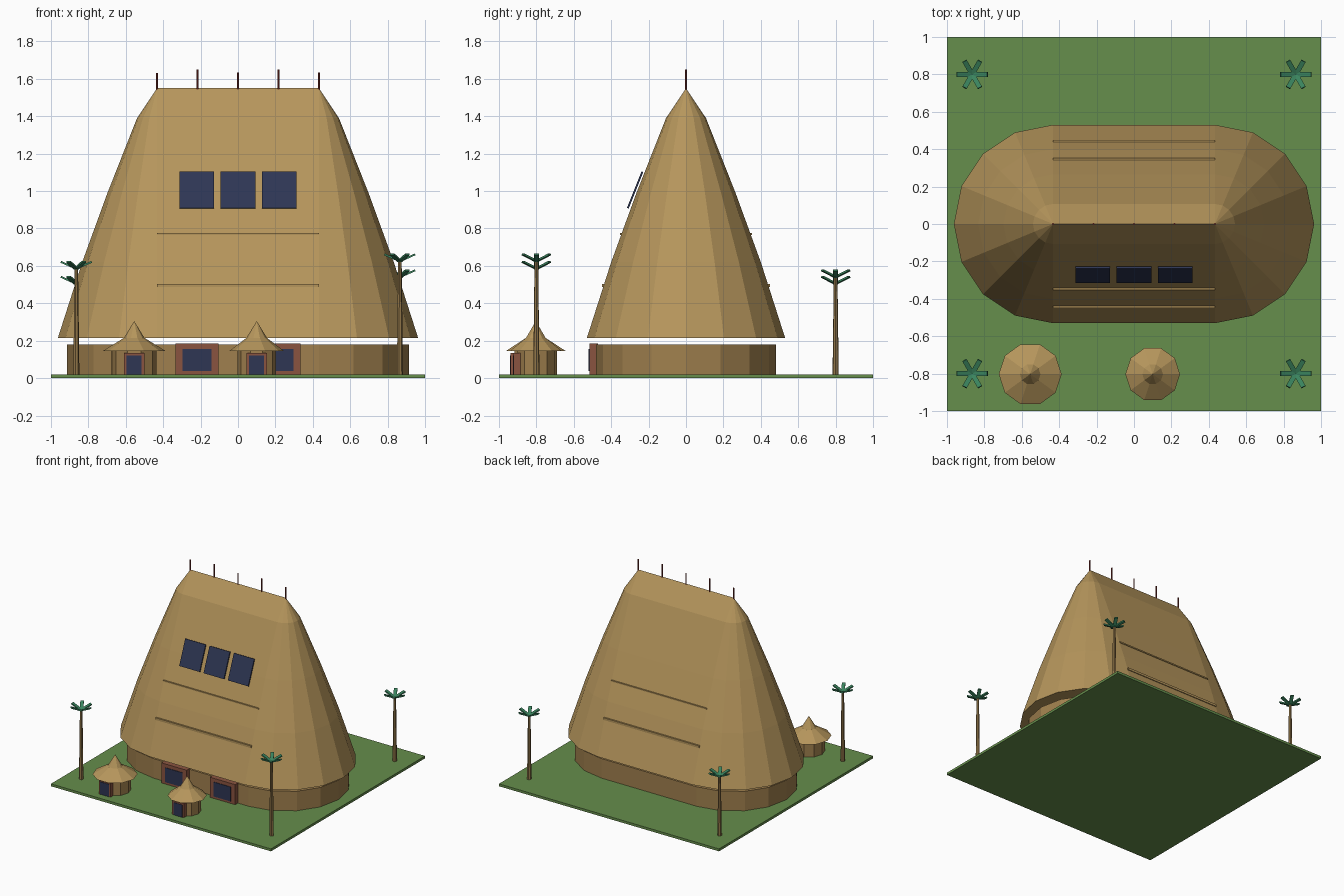
import bpy, bmesh, math
from mathutils import Matrix, Vector

if "Cube" in bpy.data.objects:
    bpy.data.objects.remove(bpy.data.objects["Cube"])


def mat(name, r, g, b):
    m = bpy.data.materials.new(name)
    lin = [((c / 255 + 0.055) / 1.055) ** 2.4 for c in (r, g, b)]
    m.diffuse_color = (*lin, 1)
    m.use_nodes = True
    m.node_tree.nodes["Principled BSDF"].inputs["Base Color"].default_value = m.diffuse_color
    return m


THATCH = mat("thatch", 182, 150, 92)
WALL = mat("clay wall", 160, 128, 78)
FRAME = mat("red brown frame", 138, 84, 64)
GLASS = mat("dark blue panel", 46, 54, 84)
POLE = mat("dark red pole", 125, 48, 42)
LEAF = mat("palm green", 58, 132, 94)
TRUNK = mat("trunk brown", 148, 120, 74)
GRASS = mat("grass", 102, 142, 76)


def finish(name, bm, material):
    bmesh.ops.remove_doubles(bm, verts=bm.verts, dist=1e-4)
    bmesh.ops.recalc_face_normals(bm, faces=bm.faces)
    me = bpy.data.meshes.new(name)
    bm.to_mesh(me)
    bm.free()
    me.materials.append(material)
    ob = bpy.data.objects.new(name, me)
    bpy.context.collection.objects.link(ob)
    return ob


def box(name, size, loc, material, rot=Matrix()):
    bm = bmesh.new()
    bmesh.ops.create_cube(bm, size=1,
                          matrix=Matrix.Translation(loc) @ rot @ Matrix.Diagonal((*size, 1)))
    return finish(name, bm, material)


def loft(name, profile, material, ring, cap_top=True):
    """Skin the (radius, z) profile; ring(r) gives the plan outline."""
    bm = bmesh.new()
    rings = [[bm.verts.new((x, y, z)) for x, y in ring(r)] for r, z in profile]
    n = len(rings[0])
    for a, b in zip(rings, rings[1:]):
        for i in range(n):
            j = (i + 1) % n
            bm.faces.new((a[i], a[j], b[j], b[i]))
    bm.faces.new(rings[0][::-1])
    if cap_top:
        bm.faces.new(rings[-1])
    return finish(name, bm, material)


HALF = 0.433  # half length of the straight middle


def stadium(r):
    pts = []
    for side in (0, 1):
        for k in range(9):
            a = -math.pi / 2 + math.pi * (side + k / 8)
            pts.append((r * math.cos(a) + HALF * (1 - 2 * side), r * math.sin(a)))
    return pts


def circle(cx, cy, n):
    return lambda r: [(cx + r * math.cos(2 * math.pi * i / n),
                       cy + r * math.sin(2 * math.pi * i / n)) for i in range(n)]


# Ground slab
box("ground", (2, 2, 0.02), (0, 0, 0.01), GRASS)

# Great hall: low wall and tall thatched roof floating just above it
loft("hall_wall", [(0.48, 0.02), (0.48, 0.18)], WALL, stadium)
loft("hall_roof", [(0.53, 0.215), (0.40, 0.62), (0.265, 0.99), (0.107, 1.39), (0, 1.55)],
     THATCH, stadium, cap_top=False)

# Horizontal thatch bands on both slopes
for sy, side in ((-1, "front"), (1, "back")):
    box(side + "_lower_band", (2 * HALF, 0.02, 0.018), (0, sy * 0.44, 0.495), THATCH)
    box(side + "_upper_band", (2 * HALF, 0.02, 0.01), (0, sy * 0.343, 0.77), THATCH)

# Roof panels on the front slope
tilt = Matrix.Rotation(math.atan2(0.195, 0.078), 4, 'X')
for i, x in enumerate((-0.221, 0, 0.221)):
    box(f"roof_panel_{i + 1}", (0.185, 0.21, 0.01), (x, -0.272, 1.006), GLASS, tilt)

# Ridge poles
for i, top in enumerate((1.63, 1.65, 1.635, 1.65, 1.635)):
    loft(f"ridge_pole_{i + 1}", [(0.006, 1.53), (0.006, top)], POLE,
         circle(-HALF + i * HALF / 2, 0, 6))

# Hall doorways
for i, x in enumerate((-0.22, 0.22)):
    box(f"hall_door_frame_{i + 1}", (0.23, 0.045, 0.165), (x, -0.493, 0.1025), FRAME)
    box(f"hall_door_panel_{i + 1}", (0.155, 0.008, 0.118), (x, -0.516, 0.097), GLASS)

# Two small round huts
for i, (x, r, eave) in enumerate(((-0.555, 0.12, 0.168), (0.10, 0.104, 0.146))):
    y = -0.803
    plan = circle(x, y, 10)
    loft(f"hut_wall_{i + 1}", [(r, 0.02), (r, 0.147)], WALL, plan)
    loft(f"hut_roof_{i + 1}", [(eave, 0.145), (0.055, 0.215), (0, 0.305)], THATCH, plan,
         cap_top=False)
    box(f"hut_door_frame_{i + 1}", (0.108, 0.045, 0.115), (x, y - r + 0.008, 0.0775), FRAME)
    box(f"hut_door_panel_{i + 1}", (0.08, 0.008, 0.102), (x, y - r - 0.014, 0.071), GLASS)

# Four palms, each with six upswept fronds
for i, (x, y, top) in enumerate(((-0.865, -0.8, 0.63), (0.865, -0.8, 0.67),
                                 (-0.865, 0.8, 0.55), (0.865, 0.8, 0.585))):
    loft(f"palm_trunk_{i + 1}", [(0.017, 0.02), (0.010, top - 0.04)], TRUNK, circle(x, y, 7))
    bm = bmesh.new()
    for k in range(6):
        m = (Matrix.Translation((x, y, top - 0.045)) @ Matrix.Rotation(k * math.pi / 3, 4, 'Z')
             @ Matrix.Rotation(-math.radians(24), 4, 'Y') @ Matrix.Translation((0.045, 0, 0))
             @ Matrix.Diagonal((0.09, 0.026, 0.01, 1)))
        bmesh.ops.create_cube(bm, size=1, matrix=m)
    finish(f"palm_fronds_{i + 1}", bm, LEAF)
